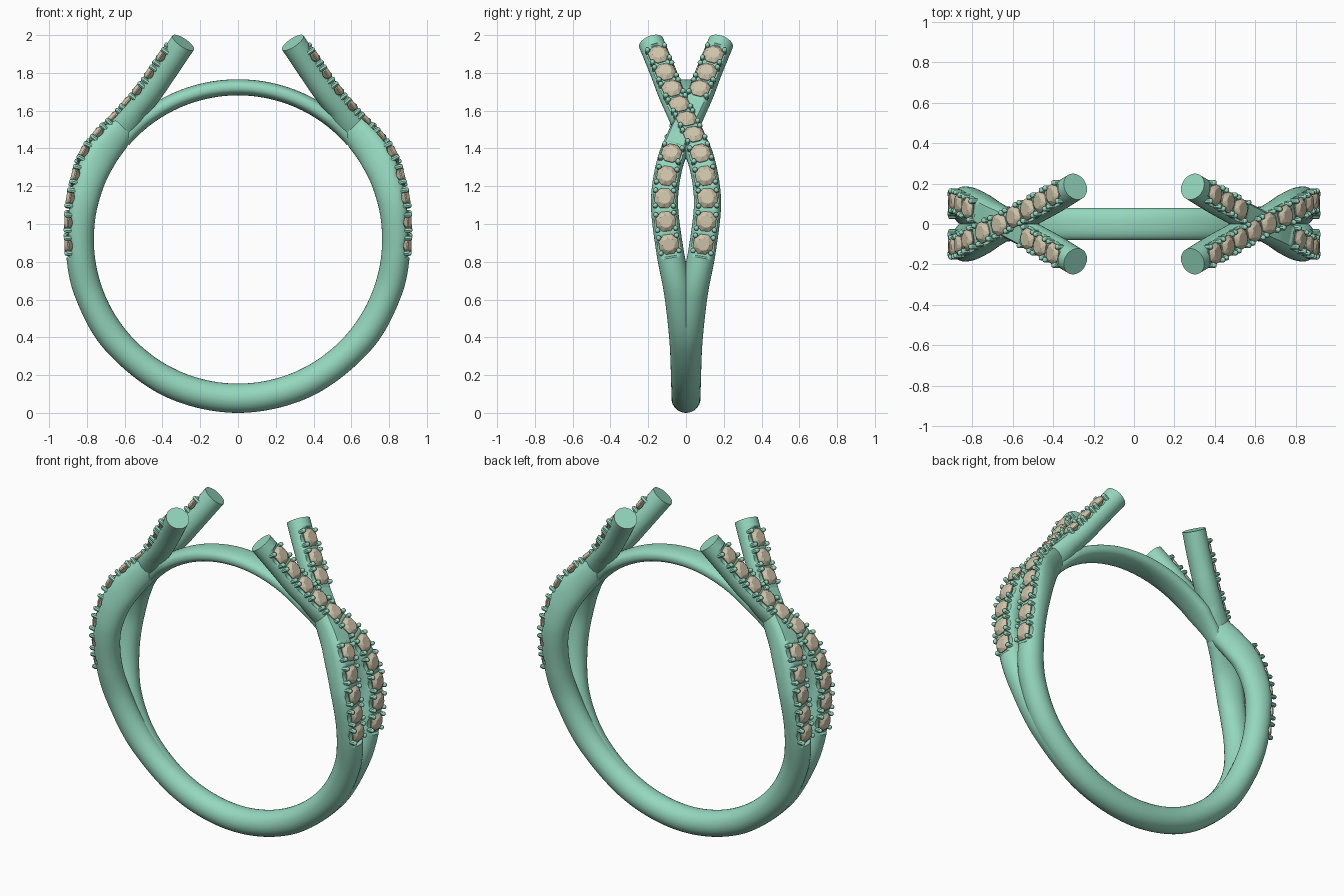
import bpy, bmesh, math
from mathutils import Vector, Matrix

if "Cube" in bpy.data.objects:
    bpy.data.objects.remove(bpy.data.objects["Cube"])

CZ, RIN = 0.918, 0.763          # finger hole centre height and radius
STEP, NG = 0.117, 11            # stone spacing and seats per strand


def material(name, col):
    m = bpy.data.materials.new(name)
    m.diffuse_color = (*col, 1)
    m.use_nodes = True
    m.node_tree.nodes["Principled BSDF"].inputs["Base Color"].default_value = m.diffuse_color
    return m


METAL = material("green_metal", (0.30, 0.68, 0.52))
STONE = material("tan_stone", (0.62, 0.55, 0.40))


def finish(bm, name, mat, smooth=True):
    bmesh.ops.recalc_face_normals(bm, faces=bm.faces[:])
    me = bpy.data.meshes.new(name)
    bm.to_mesh(me)
    bm.free()
    me.materials.append(mat)
    ob = bpy.data.objects.new(name, me)
    bpy.context.collection.objects.link(ob)
    if smooth:
        bpy.ops.object.select_all(action='DESELECT')
        ob.select_set(True)
        bpy.context.view_layer.objects.active = ob
        bpy.ops.object.shade_smooth_by_angle(angle=math.radians(40))
    return ob


def loft(bm, rings):
    vs = [[bm.verts.new(p) for p in r] for r in rings]
    n = len(vs[0])
    for a, b in zip(vs, vs[1:]):
        for i in range(n):
            bm.faces.new((a[i], a[(i + 1) % n], b[(i + 1) % n], b[i]))
    bm.faces.new(vs[0][::-1])
    bm.faces.new(vs[-1])


# Strand centre line: round the hoop from the bottom, then flaring to the tip
pts = []
for deg, y in ((-25, 0.003), (0, 0), (25, 0.003), (50, 0.013), (70, 0.042), (85, 0.083)):
    a = math.radians(deg)
    pts.append(Vector((0.841 * math.sin(a), y, CZ - 0.841 * math.cos(a))))
pts += [Vector(p) for p in ((0.84, 0.112, 1.064), (0.818, 0.108, 1.2), (0.775, 0.08, 1.34),
        (0.70, 0.038, 1.445), (0.605, -0.008, 1.54), (0.48, -0.075, 1.685),
        (0.385, -0.127, 1.82), (0.29, -0.185, 1.96), (0.195, -0.243, 2.10))]


def catmull(p0, p1, p2, p3, t):
    return 0.5 * (2 * p1 + (p2 - p0) * t + (2 * p0 - 5 * p1 + 4 * p2 - p3) * t * t
                  + (3 * p1 - p0 - 3 * p2 + p3) * t ** 3)


dense = [catmull(*pts[i:i + 4], k / 40) for i in range(len(pts) - 3) for k in range(40)]
dense.append(pts[-2])
arc = [0.0]
for a, b in zip(dense, dense[1:]):
    arc.append(arc[-1] + (b - a).length)
LEN = arc[-1]
S0 = next(s for s, p in zip(arc, dense) if p.z > 0.893)


def frame(s):
    i = max(k for k in range(len(arc) - 1) if arc[k] <= s + 1e-9)
    f = (s - arc[i]) / (arc[i + 1] - arc[i])
    p = dense[i].lerp(dense[i + 1], f)
    j, k = max(i - 1, 0), min(i + 2, len(dense) - 1)
    t = (dense[k] - dense[j]).normalized()
    if s < 1e-6:
        t = Vector((1, 0, 0))
    n = Vector((0, 1, 0)).cross(t).normalized()
    return p, t, n, n.cross(t)


def strand_rings(under):
    rings, cnt, m = [], 380, 32
    for q in range(cnt + 1):
        s = LEN * q / cnt
        p, t, n, b = frame(s)
        r = 0.077 - 0.009 * s / LEN
        u = (s - S0) / STEP
        top = 1.0
        if -0.55 < u < NG - 0.45:            # scalloped stone seats
            top = 0.034 + 0.021 * abs(math.sin(math.pi * u)) ** 2
            if under and 4.55 < u < 7.45:
                top = 0.05
        d = math.hypot(p.x, p.z - CZ) - RIN   # fill inward to the finger hole
        fade = min(1, max(0, (1.62 - p.z) / 0.14))
        inner = r + max(0, d - r) * fade
        ring = []
        for k in range(m):
            a = math.tau * k / m
            h = math.cos(a)
            h = min(h * r, top) if h > 0 else h * inner
            ring.append(p + n * h + b * (r * math.sin(a)))
        rings.append(ring)
    return rings


def gem(bm, mat):
    def ring(r, z, off):
        return [bm.verts.new(mat @ Vector((r * math.cos(math.tau * (k + off) / 8),
                r * math.sin(math.tau * (k + off) / 8), z))) for k in range(8)]
    table, mid, low = ring(0.034, 0.077, 0), ring(0.056, 0.060, 0.5), ring(0.056, 0.054, 0.5)
    tip = bm.verts.new(mat @ Vector((0, 0, 0.015)))
    bm.faces.new(table)
    for k in range(8):
        j = (k + 1) % 8
        bm.faces.new((table[k], mid[k], table[j]))
        bm.faces.new((table[j], mid[k], mid[j]))
        bm.faces.new((mid[k], low[k], low[j], mid[j]))
        bm.faces.new((low[k], tip, low[j]))


def prong(bm, mat, x, y):
    prof = ((0.013, 0.02), (0.014, 0.066), (0.011, 0.075), (0.005, 0.079))
    loft(bm, [[mat @ Vector((x + r * math.cos(math.tau * k / 8),
              y + r * math.sin(math.tau * k / 8), z)) for k in range(8)] for r, z in prof])


# Each side has an over strand and an under strand; the left is the right turned half round
for side, turn in (("right", 0), ("left", math.pi)):
    rot = Matrix.Rotation(turn, 4, 'Z')
    for kind in ("over", "under"):
        under = kind == "under"
        place = rot @ Matrix.Scale(-1, 4, (0, 1, 0)) if under else rot
        bm = bmesh.new()
        loft(bm, [[place @ p for p in r] for r in strand_rings(under)])
        finish(bm, f"{side}_{kind}_strand", METAL)
        gems, claws = bmesh.new(), bmesh.new()
        for i in range(NG):
            if under and i in (5, 6, 7):      # hidden beneath the crossing
                continue
            p, t, n, b = frame(S0 + i * STEP)
            mat = place @ Matrix.Translation(p) @ Matrix((t, b, n)).transposed().to_4x4()
            gem(gems, mat)
            for x in (-0.041, 0.041):
                for y in (-0.048, 0.048):
                    prong(claws, mat, x, y)
        finish(gems, f"{side}_{kind}_stones", STONE, False)
        finish(claws, f"{side}_{kind}_prongs", METAL)

# Low arch closing the hoop between the two crossings
bm = bmesh.new()
rings = []
for q in range(65):
    a = math.radians(41 + 98 * q / 64)
    end = min(q, 64 - q) / 8
    w = 0.08 if end > 1 else 0.05 + 0.03 * end
    ring = []
    for k in range(32):
        c, s = math.cos(math.tau * k / 32), math.sin(math.tau * k / 32)
        rad = RIN + 0.0425 + 0.0425 * math.copysign(abs(c) ** 0.85, c)
        ring.append(Vector((rad * math.cos(a), w * math.copysign(abs(s) ** 0.85, s),
                            CZ + rad * math.sin(a))))
    rings.append(ring)
loft(bm, rings)
finish(bm, "top_arch", METAL)
